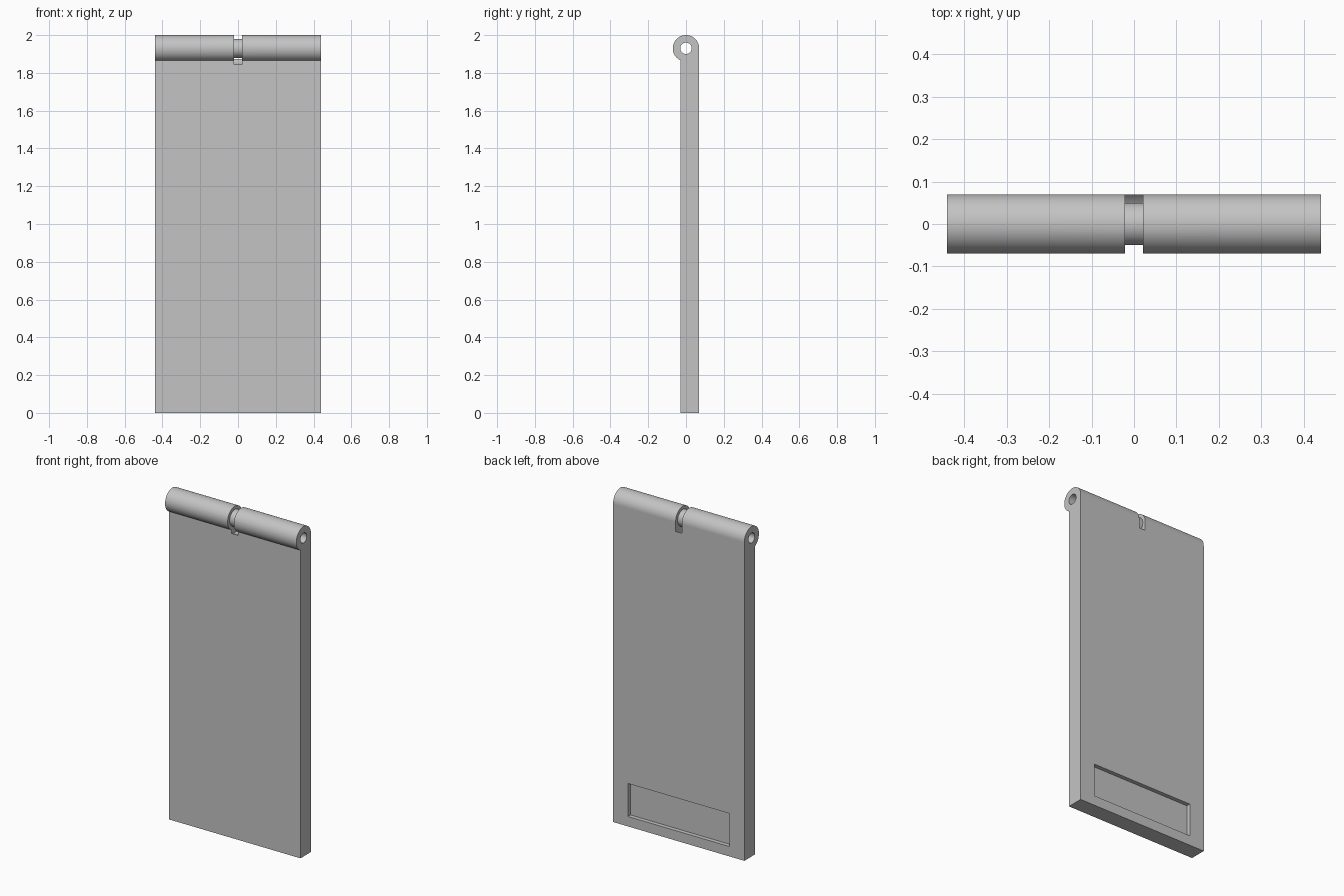
import bpy
import bmesh
from math import pi, sin, cos, asin, sqrt
from mathutils import Matrix, Vector

old = bpy.data.objects.get("Cube")
if old:
    bpy.data.objects.remove(old, do_unlink=True)

HALF = 0.44                 # half width of the panel
R = 0.07                    # outer radius of the hinge barrel
AXIS = Vector((0, 0, 1.93))  # hinge axis
FRONT = -0.03               # front face of the panel
BACK = R
SEGS = 64

grey = bpy.data.materials.new("light_grey")
grey.use_nodes = True
colour = (0.55, 0.55, 0.55, 1)
grey.diffuse_color = colour
grey.node_tree.nodes["Principled BSDF"].inputs["Base Color"].default_value = colour


def finish(name, bm):
    bmesh.ops.recalc_face_normals(bm, faces=bm.faces)
    mesh = bpy.data.meshes.new(name)
    bm.to_mesh(mesh)
    bm.free()
    mesh.materials.append(grey)
    obj = bpy.data.objects.new(name, mesh)
    bpy.context.collection.objects.link(obj)
    return obj


def extruded(name, outline, half):
    """Extrude a (y, z) outline along x."""
    bm = bmesh.new()
    face = bm.faces.new([bm.verts.new((-half, y, z)) for y, z in outline])
    out = bmesh.ops.extrude_face_region(bm, geom=[face])
    verts = [g for g in out["geom"] if isinstance(g, bmesh.types.BMVert)]
    bmesh.ops.translate(bm, verts=verts, vec=(2 * half, 0, 0))
    return finish(name, bm)


def rod(name, radius, half):
    bm = bmesh.new()
    bmesh.ops.create_cone(bm, cap_ends=True, segments=SEGS, radius1=radius,
                          radius2=radius, depth=2 * half,
                          matrix=Matrix.Translation(AXIS) @ Matrix.Rotation(pi / 2, 4, 'Y'))
    return finish(name, bm)


def collar(name, inner, outer, half):
    """Square-section ring round the hinge axis."""
    bm = bmesh.new()
    rows = []
    for i in range(SEGS):
        a = 2 * pi * i / SEGS
        rows.append([bm.verts.new((x, r * cos(a), AXIS.z + r * sin(a)))
                     for x, r in ((-half, inner), (half, inner), (half, outer), (-half, outer))])
    for i, row in enumerate(rows):
        nxt = rows[(i + 1) % SEGS]
        for j in range(4):
            k = (j + 1) % 4
            bm.faces.new((row[j], row[k], nxt[k], nxt[j]))
    return finish(name, bm)


def block(name, size, centre):
    bm = bmesh.new()
    bmesh.ops.create_cube(bm, size=1, matrix=Matrix.Translation(centre) @ Matrix.Diagonal((*size, 1)))
    return finish(name, bm)


# Panel with a rolled barrel along its top edge
end = pi + asin(sqrt(R * R - FRONT * FRONT) / R)
arc = [end * i / 48 for i in range(49)]
outline = [(FRONT, 0), (BACK, 0)]
outline += [(R * cos(a), AXIS.z + R * sin(a)) for a in arc]
panel = extruded("hinged_panel", outline, HALF)

# Pin bore, central slot round the barrel, and shallow pocket in the back
cutters = [
    rod("pin_bore_cutter", 0.03, HALF + 0.1),
    collar("slot_cutter", 0.05, 0.09, 0.021),
    block("pocket_cutter", (0.68, 0.05, 0.2), (0, BACK, 0.16)),
]
bpy.ops.object.select_all(action='DESELECT')
bpy.context.view_layer.objects.active = panel
panel.select_set(True)
for cutter in cutters:
    cutter.hide_render = True
    mod = panel.modifiers.new(cutter.name, 'BOOLEAN')
    mod.operation = 'DIFFERENCE'
    mod.solver = 'EXACT'
    mod.object = cutter
    bpy.ops.object.modifier_apply(modifier=mod.name)
    bpy.data.objects.remove(cutter, do_unlink=True)

# Smooth barrel, flat broad faces
bpy.ops.object.shade_smooth_by_angle(angle=pi / 6)
for poly in panel.data.polygons:
    if poly.area > 0.03:
        poly.use_smooth = False
